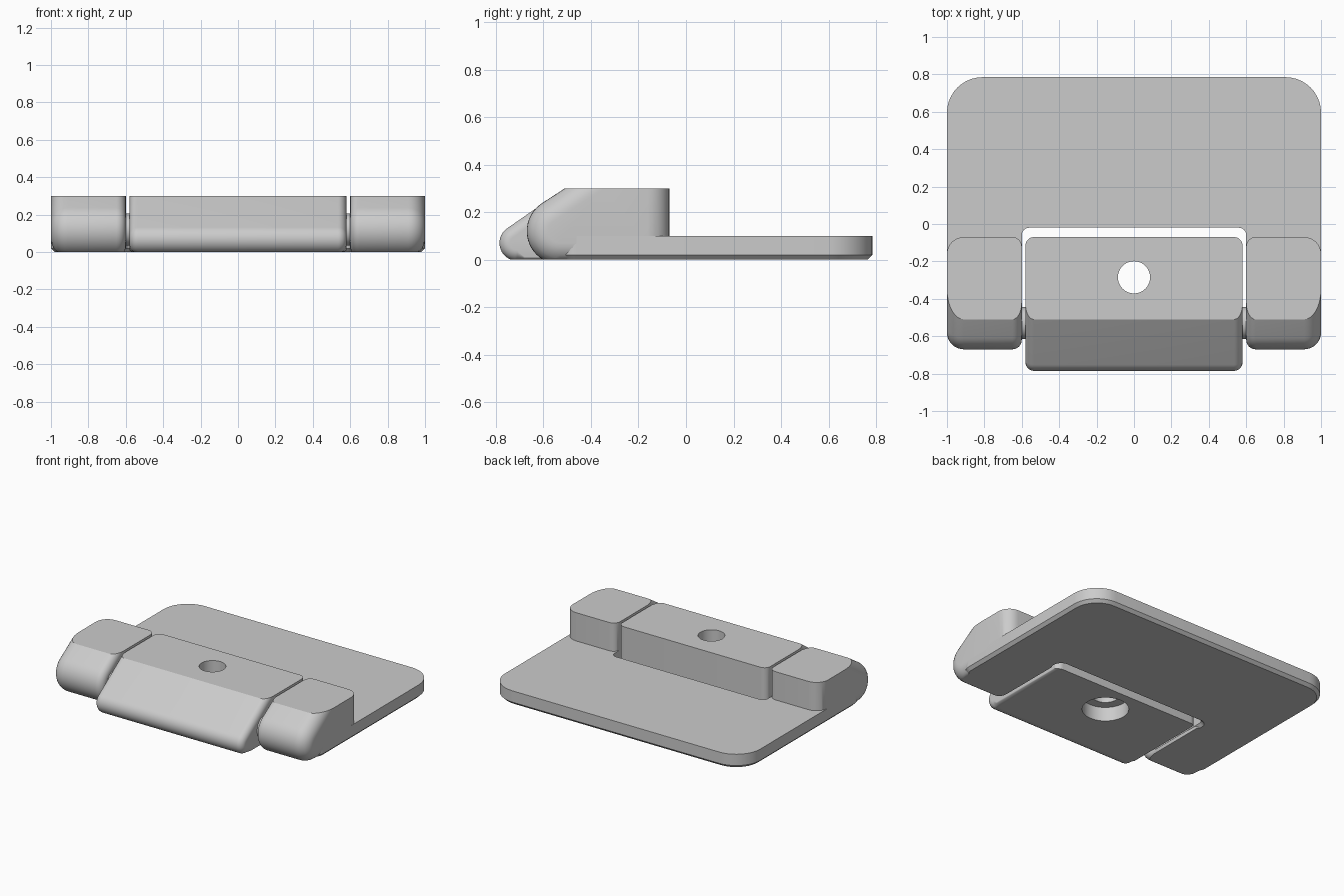
import bpy, bmesh, math
from mathutils import Vector

cube = bpy.data.objects.get("Cube")
if cube:
    bpy.data.objects.remove(cube)

metal = bpy.data.materials.new("plain grey")
metal.use_nodes = True
grey = (0.6, 0.6, 0.6, 1)
metal.diffuse_color = grey
metal.node_tree.nodes["Principled BSDF"].inputs["Base Color"].default_value = grey

TOP, BACK, CREST = 0.3, -0.07, -0.51
SLOPE = math.atan2(2, 3)


def finish(bm, name):
    bmesh.ops.recalc_face_normals(bm, faces=bm.faces)
    mesh = bpy.data.meshes.new(name)
    bm.to_mesh(mesh)
    bm.free()
    mesh.materials.append(metal)
    ob = bpy.data.objects.new(name, mesh)
    bpy.context.collection.objects.link(ob)
    return ob


def smooth(ob):
    bpy.ops.object.select_all(action='DESELECT')
    ob.select_set(True)
    bpy.context.view_layer.objects.active = ob
    bpy.ops.object.shade_smooth_by_angle(angle=math.radians(30))


def rounded(corners, steps=10):
    """Outline from (x, y, radius) corners."""
    out = []
    for i, (x, y, r) in enumerate(corners):
        p = Vector((x, y))
        a = (Vector(corners[i - 1][:2]) - p).normalized()
        b = (Vector(corners[(i + 1) % len(corners)][:2]) - p).normalized()
        centre = p + (a + b) * r
        for k in range(steps + 1):
            t = math.pi / 2 * k / steps
            out.append(centre - b * r * math.cos(t) - a * r * math.sin(t))
    return out


def section(inset, cy, cz, radius, lift):
    """Side profile (y, z) shrunk by inset, with level top and bottom."""
    r = radius - inset
    crest = CREST + inset / math.sin(SLOPE)
    floor = max(0, cz - r)
    start = math.pi / 2 + SLOPE
    end = math.pi + (math.asin(cz / r) if r > cz else math.pi / 2)
    pts = [(BACK - inset, TOP), (crest, TOP)]
    for k in range(17):
        a = start + (end - start) * k / 16
        pts.append((cy + r * math.cos(a), cz + r * math.sin(a)))
    pts.append((pts[-1][0] + 0.03, floor * lift))
    pts.append((BACK - inset, floor * lift))
    return pts


def block(name, x0, x1, r0, r1, cy, cz, radius, lift):
    """Knuckle lofted along x, with rounded ends."""
    steps = 8
    angles = [math.pi / 2 * k / steps for k in range(steps + 1)]
    slices = [(x0 + r0 * (1 - math.cos(a)), r0 * (1 - math.sin(a))) for a in angles]
    slices += [(x1 - r1 * (1 - math.cos(a)), r1 * (1 - math.sin(a))) for a in reversed(angles)]
    bm = bmesh.new()
    rings = [[bm.verts.new((x, y, z)) for y, z in section(d, cy, cz, radius, lift)]
             for x, d in slices]
    for a, b in zip(rings, rings[1:]):
        for i in range(len(a)):
            bm.faces.new((a[i - 1], a[i], b[i], b[i - 1]))
    bm.faces.new(rings[0])
    bm.faces.new(rings[-1])
    return finish(bm, name)


def cylinder(name, radius, depth, location, rotation=(0, 0, 0)):
    bpy.ops.mesh.primitive_cylinder_add(vertices=48, radius=radius, depth=depth,
                                        location=location, rotation=rotation)
    ob = bpy.context.object
    ob.name = name
    ob.data.materials.append(metal)
    return ob


# Base plate with a notch and a chamfered underside
outline = rounded([(-1, 0.785, 0.19), (-1, -0.54, 0.08), (-0.6, -0.54, 0.04),
                   (-0.6, -0.02, 0.04), (0.6, -0.02, 0.04), (0.6, -0.54, 0.04),
                   (1, -0.54, 0.08), (1, 0.785, 0.19)])
bm = bmesh.new()
base = bm.faces.new([bm.verts.new((p.x, p.y, 0)) for p in outline])
extruded = bmesh.ops.extrude_face_region(bm, geom=[base], use_keep_orig=True)["geom"]
for v in extruded:
    if isinstance(v, bmesh.types.BMVert):
        v.co.z = 0.1
bmesh.ops.recalc_face_normals(bm, faces=bm.faces)
low = [e for e in bm.edges if all(v.co.z < 0.01 for v in e.verts)]
bmesh.ops.bevel(bm, geom=low, offset=0.02, segments=1, affect='EDGES', clamp_overlap=False)
smooth(finish(bm, "base_plate"))

# Outer knuckles
smooth(block("left_knuckle", 0.6, 1, 0.05, 0.09, -0.53, 0.12, 0.14, 1))
smooth(block("right_knuckle", -1, -0.6, 0.09, 0.05, -0.53, 0.12, 0.14, 1))

# Centre leaf with a counterbored screw hole
leaf = block("centre_leaf", -0.58, 0.58, 0.045, 0.045, -0.71, 0.07, 0.075, 0.3)
for name, radius, depth, z in (("screw_hole_cutter", 0.086, 1, 0.2),
                               ("counterbore_cutter", 0.15, 0.2, 0)):
    cutter = cylinder(name, radius, depth, (0, -0.285, z))
    cut = leaf.modifiers.new(name, 'BOOLEAN')
    cut.operation = 'DIFFERENCE'
    cut.solver = 'EXACT'
    cut.object = cutter
    bpy.context.view_layer.objects.active = leaf
    bpy.ops.object.modifier_apply(modifier=name)
    bpy.data.objects.remove(cutter)
smooth(leaf)

# Hinge pins bridging the gaps
for side, name in ((1, "left_pin"), (-1, "right_pin")):
    smooth(cylinder(name, 0.085, 0.16, (side * 0.6, -0.53, 0.12), (0, math.pi / 2, 0)))
